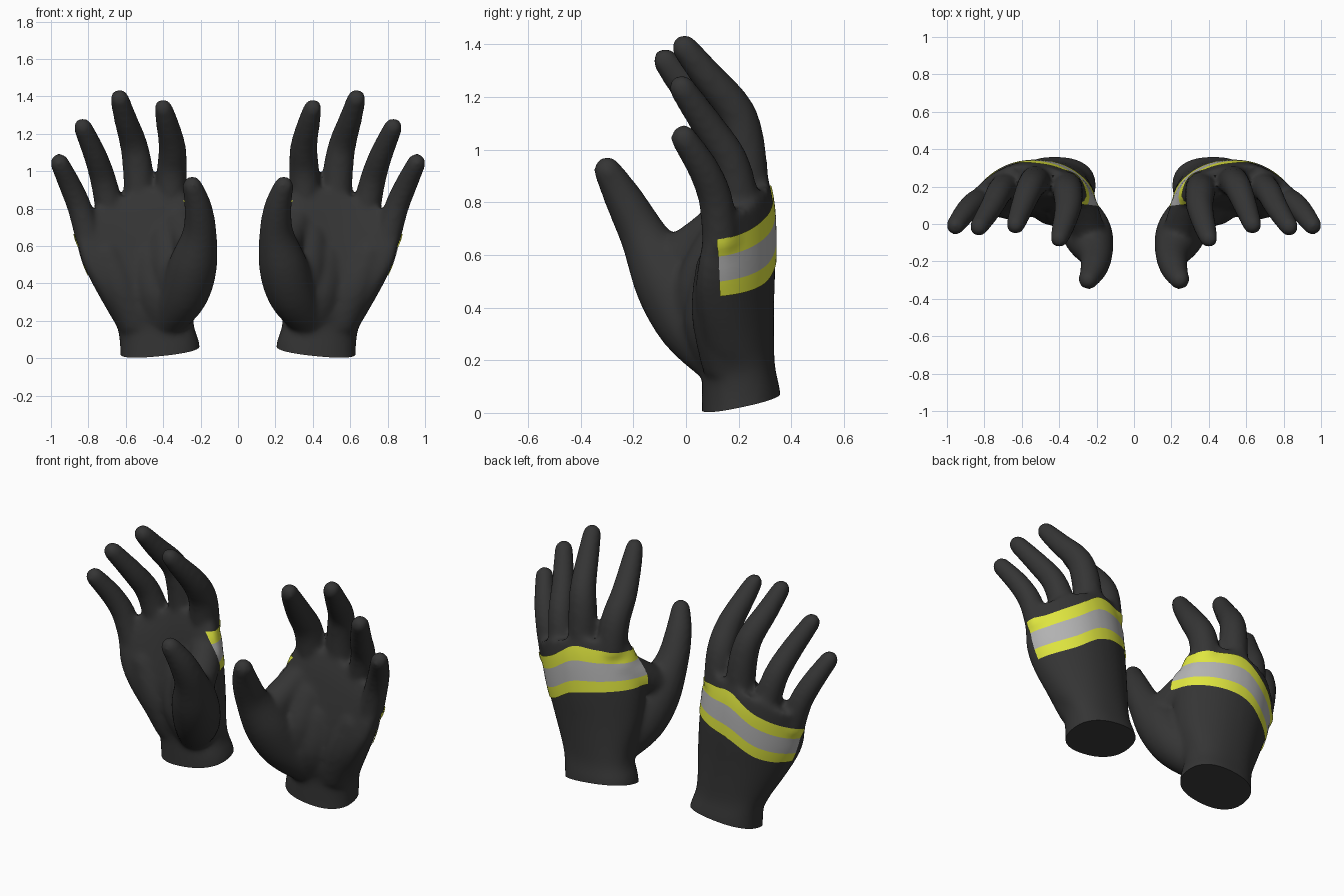
import bpy, bmesh, math
from mathutils import Vector
from mathutils.bvhtree import BVHTree

if "Cube" in bpy.data.objects:
    bpy.data.objects.remove(bpy.data.objects["Cube"])


def material(name, rgb):
    m = bpy.data.materials.new(name)
    m.diffuse_color = (*rgb, 1)
    m.use_nodes = True
    m.node_tree.nodes["Principled BSDF"].inputs["Base Color"].default_value = m.diffuse_color
    return m


def spline(pts, n=4):
    """Smooth interpolation through tuples of any length."""
    out = []
    for i in range(len(pts) - 1):
        a, b, c, d = pts[max(i - 1, 0)], pts[i], pts[i + 1], pts[min(i + 2, len(pts) - 1)]
        for k in range(n):
            t = k / n
            out.append(tuple(q + 0.5 * t * (r - p + t * (2 * p - 5 * q + 4 * r - s
                       + t * (3 * (q - r) + s - p))) for p, q, r, s in zip(a, b, c, d)))
    return out + [tuple(pts[-1])]


def skin(bm, rings):
    """Bridge closed rings of points and cap both ends."""
    rows = [[bm.verts.new(p) for p in r] for r in rings]
    n = len(rows[0])
    for a, b in zip(rows, rows[1:]):
        for i in range(n):
            bm.faces.new((a[i], a[(i + 1) % n], b[(i + 1) % n], b[i]))
    bm.faces.new(rows[0][::-1])
    bm.faces.new(rows[-1])


def tube(bm, path, n=20):
    """Tapered round-ended tube through (x, y, z, radius) points."""
    pts = spline(path)
    end = Vector(pts[-1][:3])
    aim = (end - Vector(pts[-2][:3])).normalized()
    r = pts[-1][3]
    for a in (25, 50, 70, 85):
        a = math.radians(a)
        pts.append((*(end + aim * r * math.sin(a)), r * math.cos(a)))
    rings = []
    for i, p in enumerate(pts):
        d = Vector(pts[min(i + 1, len(pts) - 1)][:3]) - Vector(pts[max(i - 1, 0)][:3])
        u = d.cross(Vector((0, 1, 0))).normalized()
        v = d.cross(u).normalized()
        rings.append([Vector(p[:3]) + p[3] * (u * math.cos(k * math.tau / n) + v * math.sin(k * math.tau / n))
                      for k in range(n)])
    skin(bm, rings)


def add_object(name, bm, mats):
    me = bpy.data.meshes.new(name)
    bm.to_mesh(me)
    bm.free()
    ob = bpy.data.objects.new(name, me)
    bpy.context.collection.objects.link(ob)
    for m in mats:
        me.materials.append(m)
    return ob


def finish(ob):
    for o in bpy.context.selected_objects:
        o.select_set(False)
    ob.select_set(True)
    bpy.context.view_layer.objects.active = ob
    bpy.ops.object.shade_smooth_by_angle(angle=math.radians(45))
    ob.modifiers.new("other_hand", 'MIRROR').use_mirror_merge = False


dark = material("dark_fabric", (0.035, 0.035, 0.035))
yellow = material("hi_vis_yellow", (0.74, 0.79, 0.05))
silver = material("reflective_silver", (0.45, 0.45, 0.45))

# Palm sections: x left, x right, y middle, half depth, arch left, arch right, z left, z right, bulge
palm = [(.205, .63, .21, .15, 0, 0, -.08, -.08, 0),
        (.205, .63, .21, .15, 0, 0, .07, .06, 0),
        (.235, .645, .20, .14, 0, 0, .17, .16, 0),
        (.235, .69, .19, .145, .01, .03, .26, .24, 0),
        (.21, .78, .19, .145, .05, .08, .42, .40, 0),
        (.21, .835, .205, .135, .08, .11, .62, .52, .01),
        (.25, .865, .225, .11, .08, .12, .81, .65, .04),
        (.285, .88, .235, .08, .06, .11, .91, .73, .06)]
bm = bmesh.new()
rings = []
for xl, xr, y0, ry, al, ar, zl, zr, bulge in spline(palm):
    ring = []
    for k in range(40):
        c, s = math.cos(k * math.tau / 40), math.sin(k * math.tau / 40)
        e = math.copysign(abs(c) ** 0.85, c)
        f = math.copysign(abs(s) ** 0.85, s)
        ring.append((xl + (xr - xl) * (e + 1) / 2,
                     y0 - (ar if e > 0 else al) * e * e + ry * f,
                     zl + (zr - zl) * (e + 1) / 2 + bulge * (1 - e * e)))
    rings.append(ring)
skin(bm, rings)

# Fingers, thumb, thumb web, heel of the hand and the fill of the palm
for path in (
    [(.36, .20, .82, .083), (.354, .17, 1.0, .081), (.352, .09, 1.13, .073), (.382, -.025, 1.27, .059), (.40, -.078, 1.338, .049)],
    [(.525, .235, .82, .083), (.537, .22, 1.02, .080), (.56, .185, 1.15, .073), (.602, .08, 1.28, .062), (.633, -.005, 1.387, .051)],
    [(.68, .21, .77, .078), (.72, .17, .95, .070), (.762, .09, 1.08, .063), (.829, -.015, 1.234, .051)],
    [(.80, .13, .64, .07), (.845, .115, .80, .066), (.895, .07, .92, .061), (.954, -.008, 1.044, .051)],
    [(.38, .13, .20, .10), (.29, .02, .34, .13), (.24, -.07, .50, .13), (.205, -.16, .67, .092),
     (.214, -.235, .81, .074), (.244, -.298, .92, .054)],
    [(.24, -.06, .57, .09), (.275, .06, .65, .09), (.33, .17, .75, .085)],
    [(.54, .16, .18, .10), (.63, .125, .38, .105), (.70, .125, .55, .09)],
    [(.40, .15, .20, .11), (.43, .12, .35, .13), (.46, .15, .52, .12)],
    [(.33, .08, .34, .12), (.36, .08, .48, .12), (.38, .15, .64, .11)],
):
    tube(bm, path)
bmesh.ops.recalc_face_normals(bm, faces=bm.faces)

# Fuse everything into one skin
raw = add_object("glove_parts", bm, [])
rm = raw.modifiers.new("fuse", 'REMESH')
rm.mode = 'VOXEL'
rm.voxel_size = 0.014
sm = raw.modifiers.new("soften", 'SMOOTH')
sm.factor = 0.5
sm.iterations = 12
fused = bpy.data.meshes.new_from_object(raw.evaluated_get(bpy.context.evaluated_depsgraph_get()))
bpy.data.objects.remove(raw)

# Trim the cuff with a slanted flat cut
bm = bmesh.new()
bm.from_mesh(fused)
cut = bmesh.ops.bisect_plane(bm, geom=bm.verts[:] + bm.edges[:] + bm.faces[:], plane_co=(.42, .21, .042),
                             plane_no=(.1, -.21, 1), clear_inner=True)
bmesh.ops.contextual_create(bm, geom=[g for g in cut["geom_cut"] if isinstance(g, bmesh.types.BMEdge)])
tree = BVHTree.FromBMesh(bm)
finish(add_object("gloves", bm, [dark]))

# Reflective stripes laid over the back of the hand, index side to little-finger side (bottom, top heights)
heights = spline([(.63, .84), (.615, .855), (.58, .855), (.49, .75), (.445, .66)], 12)


def stripe(name, f0, f1, mat, rows=5):
    bm = bmesh.new()
    cols = len(heights) - 1
    grid = []
    for j in range(rows + 1):
        f = f0 + (f1 - f0) * j / rows
        line = []
        for i, (lo, hi) in enumerate(heights):
            a = math.radians(192 - 200 * i / cols)
            out = Vector((math.cos(a), math.sin(a), 0))
            core = Vector((.54, .165, lo + (hi - lo) * f))
            hit, nor, _, _ = tree.ray_cast(core + out * .6, -out)
            ok = hit and (hit - core).dot(out) > .1
            line.append(bm.verts.new(hit + nor * .006) if ok else None)
        grid.append(line)
    for a, b in zip(grid, grid[1:]):
        for i in range(cols):
            quad = (a[i + 1], a[i], b[i], b[i + 1])
            if all(quad):
                bm.faces.new(quad)
    finish(add_object(name, bm, [mat]))


stripe("lower_yellow_stripe", 0, .26, yellow)
stripe("silver_stripe", .26, .70, silver)
stripe("upper_yellow_stripe", .70, 1, yellow)
